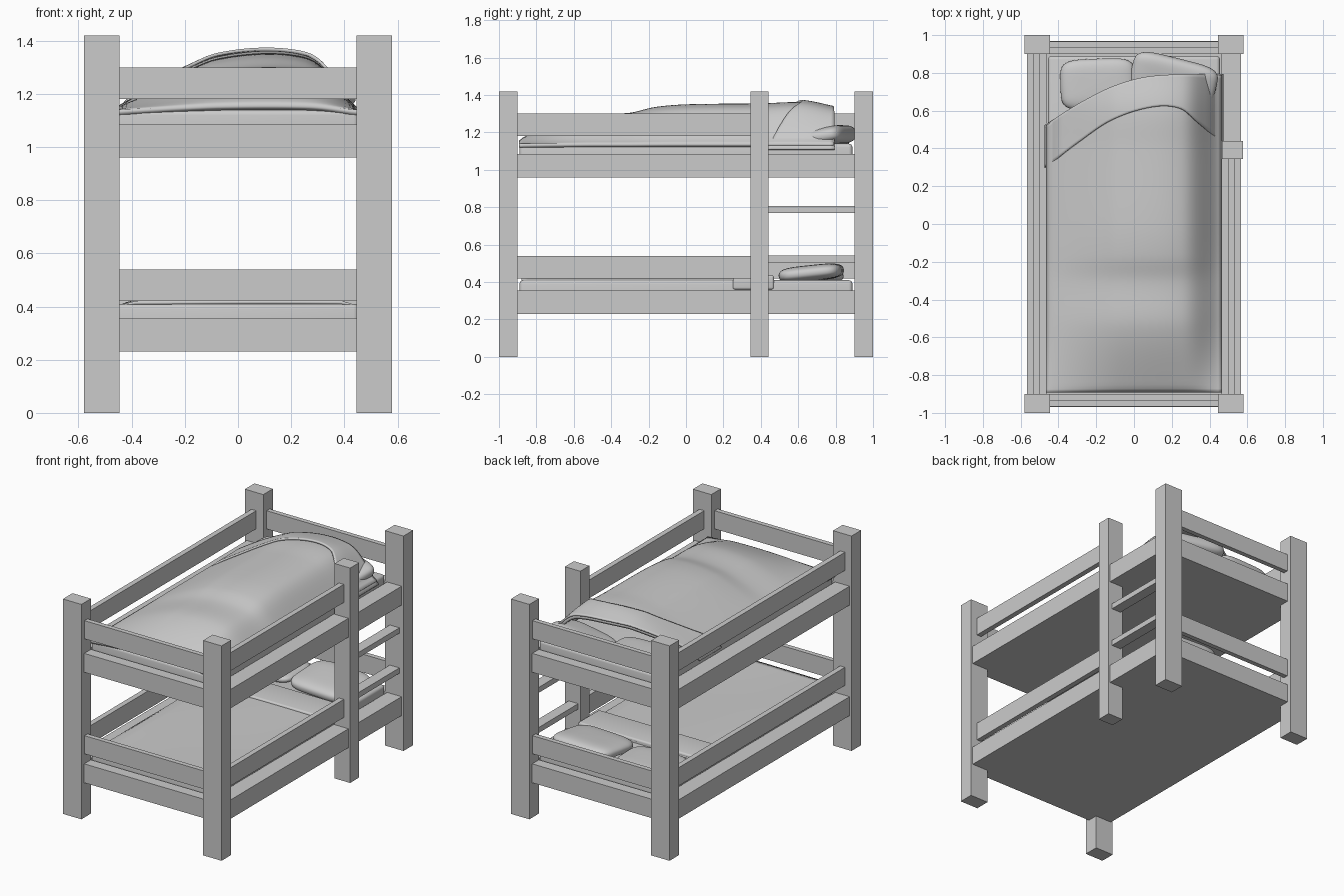
import bpy, bmesh, math
from mathutils import Matrix

if "Cube" in bpy.data.objects:
    bpy.data.objects.remove(bpy.data.objects["Cube"])

def finish(name, bm, smooth=False):
    me = bpy.data.meshes.new(name)
    bmesh.ops.recalc_face_normals(bm, faces=bm.faces)
    bm.to_mesh(me)
    bm.free()
    ob = bpy.data.objects.new(name, me)
    bpy.context.collection.objects.link(ob)
    if smooth:
        bpy.ops.object.select_all(action='DESELECT')
        ob.select_set(True)
        bpy.context.view_layer.objects.active = ob
        bpy.ops.object.shade_smooth_by_angle(angle=math.radians(40))
    return ob

def box(name, x0, x1, y0, y1, z0, z1, bevel=0):
    bm = bmesh.new()
    bmesh.ops.create_cube(bm, size=1)
    for v in bm.verts:
        v.co = (x0 + (v.co.x + .5) * (x1 - x0), y0 + (v.co.y + .5) * (y1 - y0),
                z0 + (v.co.z + .5) * (z1 - z0))
    if bevel:
        bmesh.ops.bevel(bm, geom=bm.edges[:], offset=bevel, segments=4,
                        profile=.5, affect='EDGES')
    return finish(name, bm, bool(bevel))

def curve(pts, t):
    """Smooth interpolation through a few (t, value) points."""
    if t <= pts[0][0]:
        return pts[0][1]
    for i in range(len(pts) - 1):
        (a, p), (b, q) = pts[i], pts[i + 1]
        if t <= b:
            def slope(j):
                lo, hi = pts[max(j - 1, 0)], pts[min(j + 1, len(pts) - 1)]
                return (hi[1] - lo[1]) / (hi[0] - lo[0])
            h, s = b - a, (t - a) / (b - a)
            return ((2*s**3 - 3*s*s + 1) * p + (s**3 - 2*s*s + s) * h * slope(i)
                    + (3*s*s - 2*s**3) * q + (s**3 - s*s) * h * slope(i + 1))
    return pts[-1][1]

def sheet(name, f, nu, nv, thick):
    bm = bmesh.new()
    g = [[bm.verts.new(f(i / nu, j / nv)) for j in range(nv + 1)] for i in range(nu + 1)]
    for i in range(nu):
        for j in range(nv):
            bm.faces.new((g[i][j], g[i+1][j], g[i+1][j+1], g[i][j+1]))
    ob = finish(name, bm, True)
    m = ob.modifiers.new("thickness", 'SOLIDIFY')
    m.thickness, m.offset = thick, -1
    return ob

def pillow(name, loc, size, turn=0, tilt=0):
    bm = bmesh.new()
    bmesh.ops.create_uvsphere(bm, u_segments=40, v_segments=20, radius=1)
    for v in bm.verts:
        c = v.co
        v.co = [math.copysign(abs(a) ** p, a) * s / 2
                for a, p, s in zip(c, (.45, .45, .8), size)]
    bm.transform(Matrix.Translation(loc) @ Matrix.Rotation(math.radians(turn), 4, 'Z')
                 @ Matrix.Rotation(math.radians(tilt), 4, 'X'))
    return finish(name, bm, True)

# Posts
for sx in (-1, 1):
    for sy in (-1, 1):
        xs, ys = sorted((sx * .445, sx * .58)), sorted((sy * .9, sy))
        box("corner_post", *xs, *ys, 0, 1.42)
box("ladder_post", .465, .578, .345, .44, 0, 1.42)

# Bed frames and guard rails, one set per bunk
for level, z in (("lower", .23), ("upper", .96)):
    for s in (-1, 1):
        box(level + "_side_rail", *sorted((s * .46, s * .566)), -.9, .9, z, z + .125)
        box(level + "_end_rail", -.445, .445, *sorted((s * .9, s * .97)), z, z + .125)
        g0, g1 = (z + .19, z + .31) if level == "lower" else (1.18, 1.30)
        box(level + "_side_guard", *sorted((s * .497, s * .532)),
            -.9, .345 if s > 0 else .9, g0, g1)
        box(level + "_end_guard", -.445, .445, *sorted((s * .935, s * .967)), g0, g1)
    box(level + "_base", -.46, .46, -.9, .9, z, z + .04)
    box(level + "_mattress", -.455, .455, -.89, .89, z + .04, z + .18, .02)

# Ladder rungs
for z in (.505, .77):
    box("ladder_rung", .48, .55, .44, .9, z, z + .036)

# Upper duvet: long ridge profile, cross profile and slanted head edge
RIDGE = [(-.9, 1.15), (-.86, 1.18), (-.55, 1.29), (-.3, 1.305), (-.17, 1.335),
         (0, 1.35), (.4, 1.355), (.62, 1.36), (.8, 1.325)]
CROSS = [(-.47, -.02), (-.44, .1), (-.3, .45), (-.17, .74), (-.08, .9), (.1, 1),
         (.25, .93), (.32, .74), (.43, .12), (.47, -.02)]
HEAD = [(-.47, .52), (-.3, .63), (-.1, .73), (.1, .78), (.47, .79)]
FOLD = [(-.47, .30), (-.3, .43), (-.12, .55), (.1, .62), (.25, .61), (.35, .53), (.47, .43)]

def duvet_z(x, y):
    return 1.14 + (curve(RIDGE, y) - 1.14) * curve(CROSS, x)

def duvet(u, v):
    x, v = -.465 + .93 * u, v
    y = -.893 + v * (curve(HEAD, x) + .893)
    return (x, y, duvet_z(x, y))

def fold(u, v):
    x = -.475 + .95 * u
    a, b = curve(FOLD, x), curve(HEAD, x) + .004
    edge = .035 * max(0, (abs(x) - .4) / .075)
    return (x, a + v * (b - a), duvet_z(x, a + v * (b - a)) + .014 - edge)

sheet("upper_duvet", duvet, 48, 80, .02)
sheet("upper_duvet_fold", fold, 48, 14, .012)

# Lower duvet, lying flat with a folded strip
def flat(u, v):
    x, y = -.45 + .9 * u, -.88 + 1.35 * v
    wave = .004 * math.sin(5 * x + 1) * math.sin(4 * y)
    return (x, y, .421 + wave - .02 * max(0, abs(x) - .4) / .05)
sheet("lower_duvet", flat, 30, 40, .012)
box("lower_duvet_fold", -.462, .462, .25, .47, .36, .436, .012)

# Pillows
pillow("lower_pillow_right", (.21, .67, .448), (.44, .34, .085), -4, 6)
pillow("lower_pillow_left", (-.22, .68, .43), (.40, .32, .06), 3)
pillow("upper_pillow_left", (-.19, .74, 1.165), (.40, .27, .09), 2)
pillow("upper_pillow_right", (.21, .77, 1.18), (.46, .22, .10), -14, 10)
